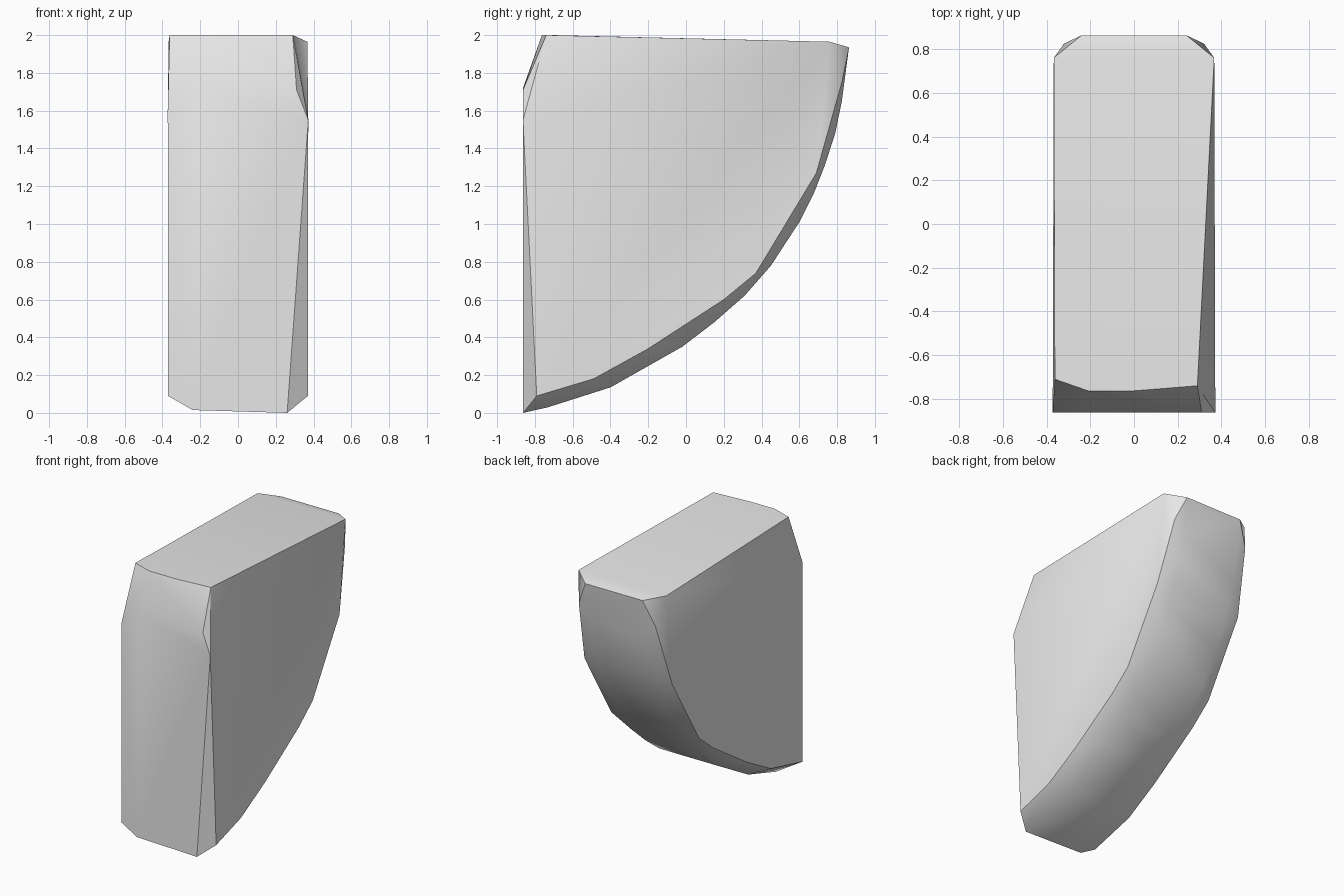
import bpy, bmesh, math

cube = bpy.data.objects.get("Cube")
if cube:
    bpy.data.objects.remove(cube, do_unlink=True)

# One plain grey for the whole block
grey = bpy.data.materials.new("stone grey")
grey.use_nodes = True
colour = (0.8, 0.8, 0.8, 1)
grey.diffuse_color = colour
grey.node_tree.nodes["Principled BSDF"].inputs["Base Color"].default_value = colour

# Curved underside along its middle band, and the rim of the flat sides (y, z)
outer_curve = [(-.73, .03), (-.4, .135), (-.2, .245), (-.02, .35), (.15, .48),
               (.31, .62), (.45, .78), (.6, 1.01), (.68, 1.17), (.735, 1.31),
               (.79, 1.48), (.825, 1.65), (.863, 1.935)]
side_rim = [(-.49, .18), (-.2, .34), (.2, .6), (.37, .74), (.69, 1.27), (.76, 1.965)]

points = []
for side in (-1, 1):
    points += [(side * .24, y, z) for y, z in outer_curve]
    points += [(side * .367, y, z) for y, z in side_rim]
    points.append((side * .32, .825, 1.75))

# Chipped front and top corners
points += [(.26, -.863, 0), (-.24, -.863, .015), (-.37, -.863, .09), (.37, -.79, .09)]
points += [(.372, -.863, 1.55), (.31, -.863, 1.71), (-.21, -.863, 1.72), (-.372, -.863, 1.6)]
points += [(.29, -.74, 2), (0, -.763, 2), (-.21, -.763, 2), (-.362, -.71, 2)]

# Wedge block as one faceted solid
bm = bmesh.new()
for p in points:
    bm.verts.new(p)
hull = bmesh.ops.convex_hull(bm, input=bm.verts)
loose = [v for v in bm.verts if not v.link_faces]
bmesh.ops.delete(bm, geom=loose, context='VERTS')
bmesh.ops.dissolve_limit(bm, angle_limit=math.radians(1.5), verts=bm.verts, edges=bm.edges)
bmesh.ops.recalc_face_normals(bm, faces=bm.faces)

mesh = bpy.data.meshes.new("wedge_block")
bm.to_mesh(mesh)
bm.free()
mesh.materials.append(grey)
block = bpy.data.objects.new("wedge_block", mesh)
bpy.context.collection.objects.link(block)

# Soft shading with crisp outer edges
bpy.ops.object.select_all(action='DESELECT')
block.select_set(True)
bpy.context.view_layer.objects.active = block
bpy.ops.object.shade_smooth_by_angle(angle=math.radians(30))
